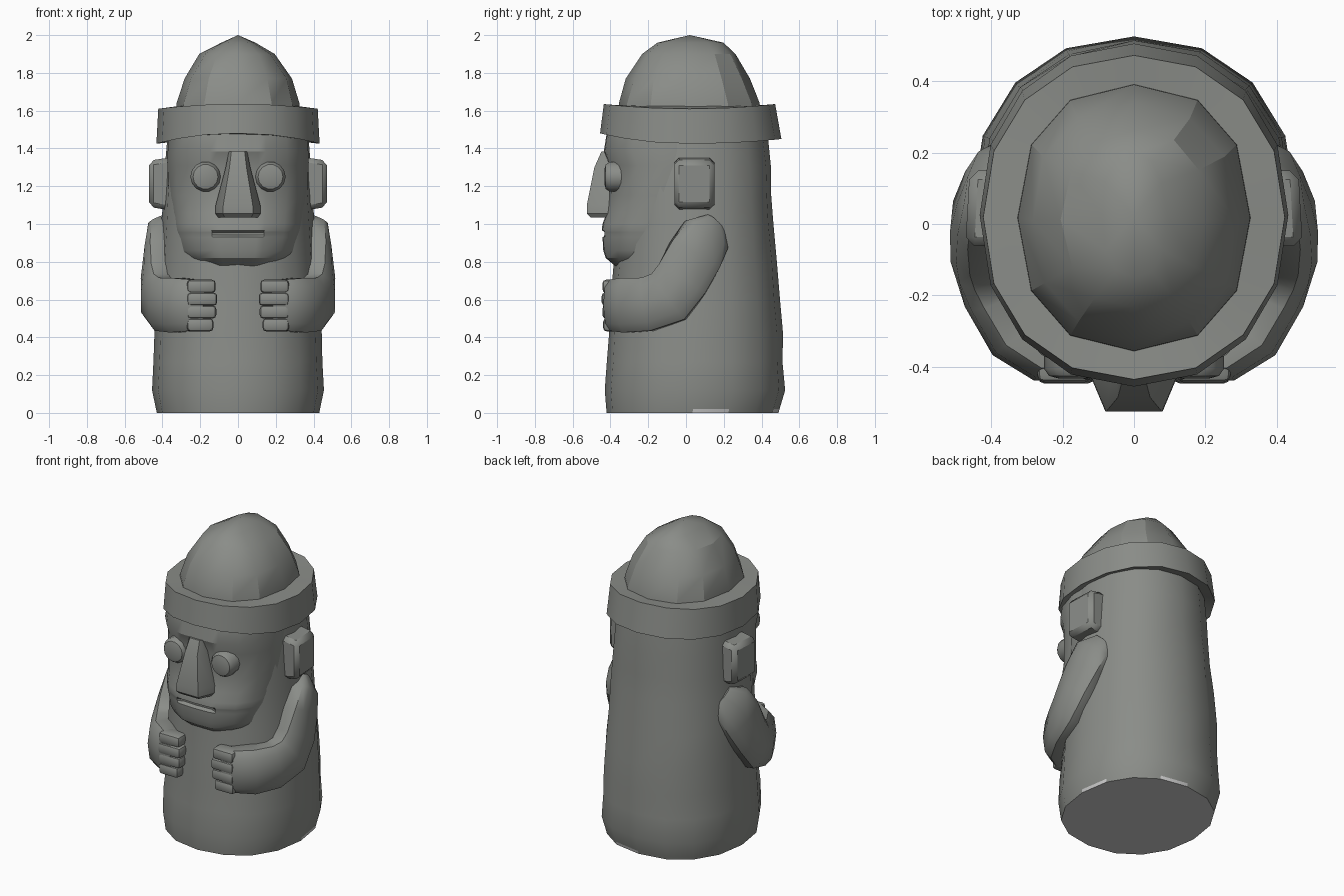
import bpy, bmesh, math, random
from mathutils import Vector

if "Cube" in bpy.data.objects:
    bpy.data.objects.remove(bpy.data.objects["Cube"])

random.seed(4)


def colour(name, rgb):
    m = bpy.data.materials.new(name)
    m.diffuse_color = (*rgb, 1)
    m.use_nodes = True
    m.node_tree.nodes["Principled BSDF"].inputs["Base Color"].default_value = m.diffuse_color
    return m


stone = colour("grey stone", (0.255, 0.265, 0.247))
pale = colour("pale underside", (0.60, 0.60, 0.60))


def finish(name, bm, angle=35):
    bmesh.ops.recalc_face_normals(bm, faces=bm.faces)
    me = bpy.data.meshes.new(name)
    bm.to_mesh(me)
    bm.free()
    ob = bpy.data.objects.new(name, me)
    bpy.context.collection.objects.link(ob)
    me.materials.append(stone)
    bpy.ops.object.select_all(action='DESELECT')
    ob.select_set(True)
    bpy.context.view_layer.objects.active = ob
    bpy.ops.object.shade_smooth_by_angle(angle=math.radians(angle))
    return ob


def loft(name, rings, angle=35, apex=None, closed=False):
    """Skin a list of equal-length point rings; cap the ends."""
    bm = bmesh.new()
    vs = [[bm.verts.new(p) for p in r] for r in rings]
    n = len(vs[0])
    pairs = list(zip(vs, vs[1:])) + ([(vs[-1], vs[0])] if closed else [])
    for a, b in pairs:
        for i in range(n):
            j = (i + 1) % n
            bm.faces.new((a[i], a[j], b[j], b[i]))
    if not closed:
        bm.faces.new(vs[0])
        if apex:
            top = bm.verts.new(apex)
            for i in range(n):
                bm.faces.new((vs[-1][i], vs[-1][(i + 1) % n], top))
        else:
            bm.faces.new(vs[-1])
    return finish(name, bm, angle)


def oval(z, hx, yf, yb, n=16, p=2.2, jitter=0.0, sway=None):
    """Squarish oval ring between yf and yb."""
    pts = []
    for i in range(n):
        a = math.pi / 2 + 2 * math.pi * i / n
        c, s = math.cos(a), math.sin(a)
        k = 1 + random.uniform(-jitter, jitter)
        x = hx * k * math.copysign(abs(c) ** (2 / p), c)
        y = (yf + yb) / 2 + (yb - yf) / 2 * k * math.copysign(abs(s) ** (2 / p), s)
        pts.append((x, y, z + (sway(s) if sway else 0)))
    return pts


def bevel_box(bm, a, b, width, segs=1, taper=None):
    lo, hi = [min(p) for p in zip(a, b)], [max(p) for p in zip(a, b)]
    vs = bmesh.ops.create_cube(bm, size=1)['verts']
    for v in vs:
        v.co = [l + (h - l) * (c + 0.5) for l, h, c in zip(lo, hi, v.co)]
    if taper:
        taper(vs)
    edges = list({e for v in vs for e in v.link_edges})
    bmesh.ops.bevel(bm, geom=edges, offset=width, segments=segs, affect='EDGES', profile=0.5)


# body column
body = [(0, .43, -.42, .49, 0), (.02, .434, -.422, .495, 0), (.12, .455, -.43, .525, 0),
        (.27, .448, -.42, .515, .01), (.42, .44, -.41, .51, .01), (.6, .432, -.40, .502, .01),
        (.8, .42, -.385, .485, .01), (1.0, .405, -.38, .465, .01), (1.15, .395, -.38, .455, .01),
        (1.3, .385, -.38, .45, .008), (1.5, .37, -.38, .43, 0)]
column = loft("body", [oval(z, hx, a, b, jitter=j) for z, hx, a, b, j in body], 32)

# pale underside with a few worn patches on the lower rim
column.data.materials.append(pale)
for f in column.data.polygons:
    c = f.center
    worn = c.z < .015 and c.x > -.05 and (c.y > .42 or 0 < c.y < .18)
    if f.normal.z < -.9 or worn:
        f.material_index = 1

# hat brim, lifted a little at the front and back
lift_low = lambda s: .055 * max(-s, 0) ** 2 + .025 * max(s, 0) ** 2
lift_top = lambda s: .025 * s * s
loft("hat_brim", [oval(1.47, .34, -.36, .41, p=2.15),
                  oval(1.425, .432, -.455, .505, p=2.15, sway=lift_low),
                  oval(1.61, .422, -.435, .472, p=2.15, sway=lift_top),
                  oval(1.625, .31, -.34, .38, p=2.15)], 30, closed=True)

# hat dome
dome = [(1.55, .33, -.36, .395, 0), (1.64, .325, -.355, .39, 0), (1.77, .287, -.315, .335, .02),
        (1.90, .20, -.235, .26, .03), (1.96, .09, -.15, .195, .03)]
loft("hat_dome", [oval(z, hx, a, b, n=12, p=2.3, jitter=j) for z, hx, a, b, j in dome],
     28, apex=(0, .02, 2.0))

# face: chin, lips with a mouth slot, eye hollow and brow
face = [(.765, .235, -.36, 0), (.82, .30, -.425, 0), (.86, .325, -.438, 0), (.93, .34, -.442, 0),
        (.942, .343, -.442, .022), (.956, .346, -.444, .022), (.966, .348, -.446, 0),
        (1.0, .352, -.442, 0), (1.06, .358, -.42, 0), (1.15, .368, -.408, 0),
        (1.31, .373, -.406, 0), (1.385, .372, -.435, 0), (1.48, .365, -.42, 0)]
section = [(0, 0), (.29, .004), (.40, .012), (.70, .07), (.88, .15)]
rings = []
for z, w, yf, slot in face:
    half = [(f * w, min(yf + d + (slot if f < .35 else 0), -.13)) for f, d in section]
    half += [(w, -.12), (w * .98, -.02)]
    rings.append([(-x, y, z) for x, y in reversed(half[1:])] + [(x, y, z) for x, y in half])
loft("face", rings, 28)

# nose wedge
nose = [(1.385, .048, .035, -.447), (1.30, .065, .045, -.485), (1.10, .118, .078, -.525),
        (1.055, .12, .08, -.525), (1.035, .105, .07, -.505)]
loft("nose", [[(-b, -.38, z), (-b, -.43, z), (-t, y, z), (t, y, z), (b, -.43, z), (b, -.38, z)]
              for z, b, t, y in nose], 25)

# arm stations: centre, half width, half thickness
arm = [((.36, .15, 1.0), .07, .045), ((.40, .11, .945), .135, .07), ((.42, .05, .84), .15, .075),
       ((.43, -.02, .71), .15, .085), ((.43, -.09, .615), .155, .085), ((.40, -.20, .575), .148, .08),
       ((.335, -.315, .57), .15, .08), ((.25, -.375, .57), .142, .07), ((.175, -.39, .567), .13, .05)]

for s, side in ((1, "right"), (-1, "left")):
    # flat-fronted round eye
    loft(side + "_eye", [[(s * .172 + r * math.cos(k * math.pi / 7), y,
                           1.25 + r * math.sin(k * math.pi / 7)) for k in range(14)]
                         for y, r in ((-.30, .08), (-.405, .08), (-.425, .066), (-.432, .04))], 40)

    # ear, narrower on the outside
    def ear_taper(vs):
        for v in vs:
            if abs(v.co.x) > .42:
                v.co.z = 1.215 + (v.co.z - 1.215) * .86
                v.co.x -= s * (.012 if v.co.y > .05 else 0)
    bm = bmesh.new()
    bevel_box(bm, (s * .34, -.062, 1.07), (s * .472, .15, 1.355), .025, 1, ear_taper)
    finish(side + "_ear", bm, 40)

    # bent arm, thickened inwards so it joins the body
    cs = [Vector(a[0]) for a in arm]
    rings = []
    for i, (c, w, t) in enumerate(arm):
        tan = (cs[min(i + 1, len(cs) - 1)] - cs[max(i - 1, 0)]).normalized()
        out = Vector((c[0], c[1], 0))
        out = (out - tan * out.dot(tan)).normalized()
        up = tan.cross(out)
        ring = []
        for k in range(10):
            a = 2 * math.pi * (k + .5) / 10
            ca, sa = math.cos(a), math.sin(a)
            depth = t if sa > 0 else t * 1.7
            p = cs[i] + up * w * math.copysign(abs(ca) ** .75, ca) \
                + out * depth * math.copysign(abs(sa) ** .75, sa)
            ring.append((s * p.x, p.y, p.z))
        rings.append(ring)
    loft(side + "_arm", rings, 45)

    # fist of four stacked fingers
    bm = bmesh.new()
    for k, tip in enumerate((.118, .11, .115, .13)):
        z = .635 - k * .068
        bevel_box(bm, (s * tip, -.447 + .004 * abs(k - 1), z), (s * .27, -.34, z + .07), .02, 2)
    finish(side + "_hand", bm, 40)
